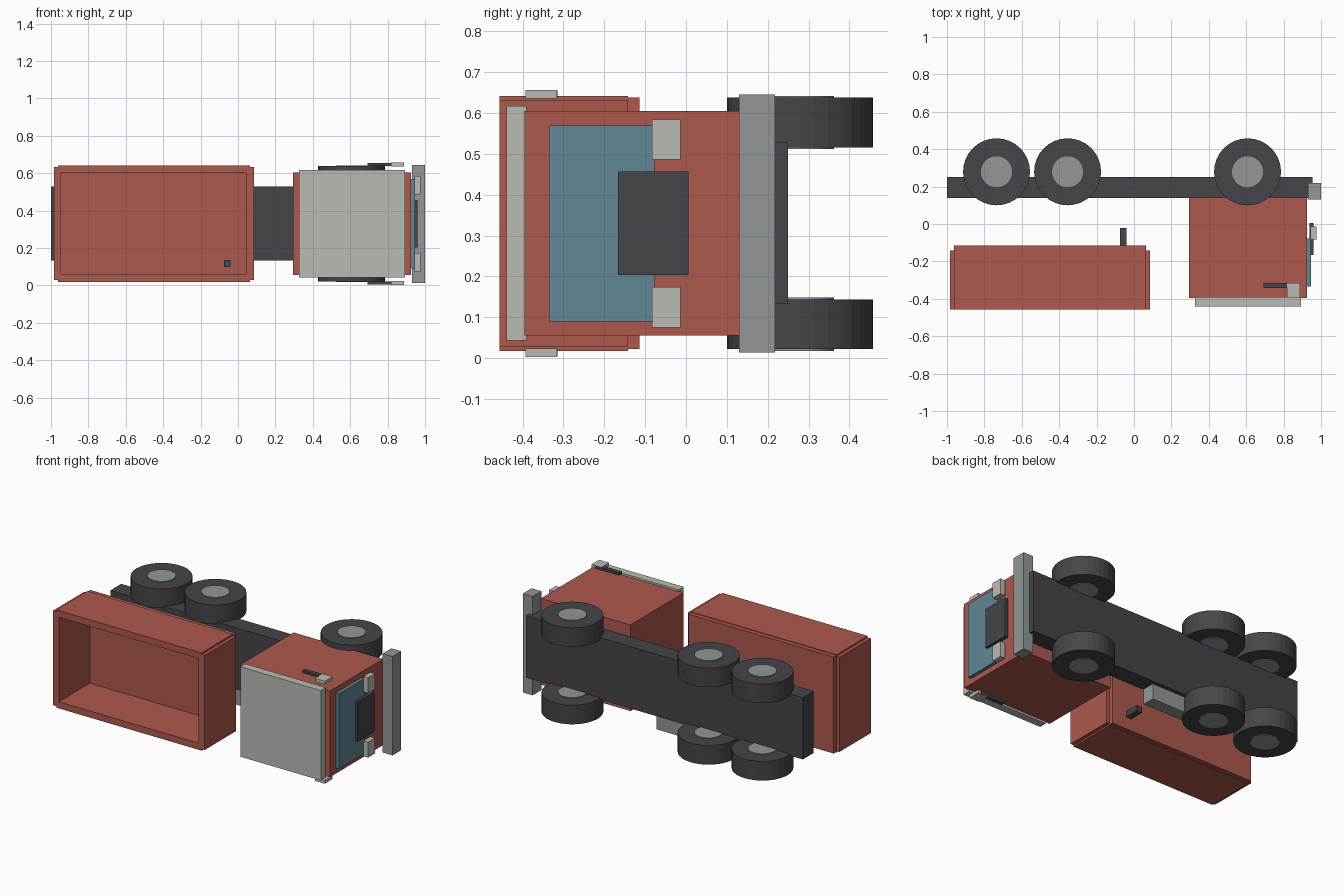
import bpy
from mathutils import Vector

if "Cube" in bpy.data.objects:
    bpy.data.objects.remove(bpy.data.objects["Cube"], do_unlink=True)


def material(name, r, g, b):
    m = bpy.data.materials.new(name)
    m.use_nodes = True
    m.diffuse_color = (r, g, b, 1)
    m.node_tree.nodes["Principled BSDF"].inputs["Base Color"].default_value = (r, g, b, 1)
    return m


red = material("brick red", .42, .10, .077)
pale = material("pale grey", .50, .50, .46)
steel = material("steel grey", .29, .31, .31)
dark = material("charcoal", .060, .060, .070)
glass = material("teal glass", .12, .245, .30)

MID = .33  # z of the truck's centre plane, as it lies on its side


def box(name, mat, x, y, z):
    """Box given by its (low, high) range on each axis."""
    low, high = Vector((x[0], y[0], z[0])), Vector((x[1], y[1], z[1]))
    bpy.ops.mesh.primitive_cube_add(size=1, location=(low + high) / 2)
    ob = bpy.context.object
    ob.name = name
    ob.scale = high - low
    bpy.ops.object.transform_apply(location=False, rotation=False, scale=True)
    ob.data.materials.append(mat)
    return ob


def pair(name, mat, x, y, z):
    """Box and its mirror image across the truck's centre plane."""
    box("left_" + name, mat, x, y, z)
    box("right_" + name, mat, x, y, (2 * MID - z[1], 2 * MID - z[0]))


def disc(name, mat, radius, depth, location):
    bpy.ops.mesh.primitive_cylinder_add(vertices=32, radius=radius, depth=depth, location=location)
    ob = bpy.context.object
    ob.name = name
    ob.data.materials.append(mat)


# Chassis, bumper and fuel tank
box("chassis", dark, (-1, .955), (.14, .25), (.133, .528))
box("bumper", steel, (.93, 1), (.13, .218), (.014, .645))
box("fuel_tank", steel, (-.24, .05), (.145, .225), (.035, .14))

# Wheels with hubs standing slightly proud on both faces
for row, x in (("rear", -.735), ("middle", -.355), ("front", .607)):
    for side, s in (("left", 1), ("right", -1)):
        place = (x, .279, MID + s * .247)
        disc(f"{row}_{side}_tyre", dark, .179, .122, place)
        disc(f"{row}_{side}_hub", steel, .083, .130, place)

# Cab with roof, windscreen, grille and lights
box("cab", red, (.293, .925), (-.395, .142), (.055, .605))
box("roof_panel", pale, (.325, .893), (-.44, -.39), (.043, .617))
box("windscreen", glass, (.915, .946), (-.335, -.077), (.09, .57))
box("grille", dark, (.938, .961), (-.166, .006), (.204, .457))
pair("headlight", pale, (.943, .977), (-.083, -.014), (.486, .585))
pair("mirror", pale, (.818, .888), (-.393, -.316), (.636, .657))
pair("mirror_arm", dark, (.693, .866), (-.342, -.315), (.638, .655))

# Open cargo bed: floor, side boards and end boards
box("bed_floor", red, (-.963, .063), (-.145, -.114), (.022, .638))
pair("bed_side", red, (-.963, .063), (-.457, -.142), (.600, .642))
box("bed_tailboard", red, (-.985, -.945), (-.457, -.142), (.028, .632))
box("bed_headboard", red, (.042, .085), (-.457, -.142), (.028, .632))
box("bed_post", dark, (-.076, -.039), (-.17, -.022), (.099, .137))
